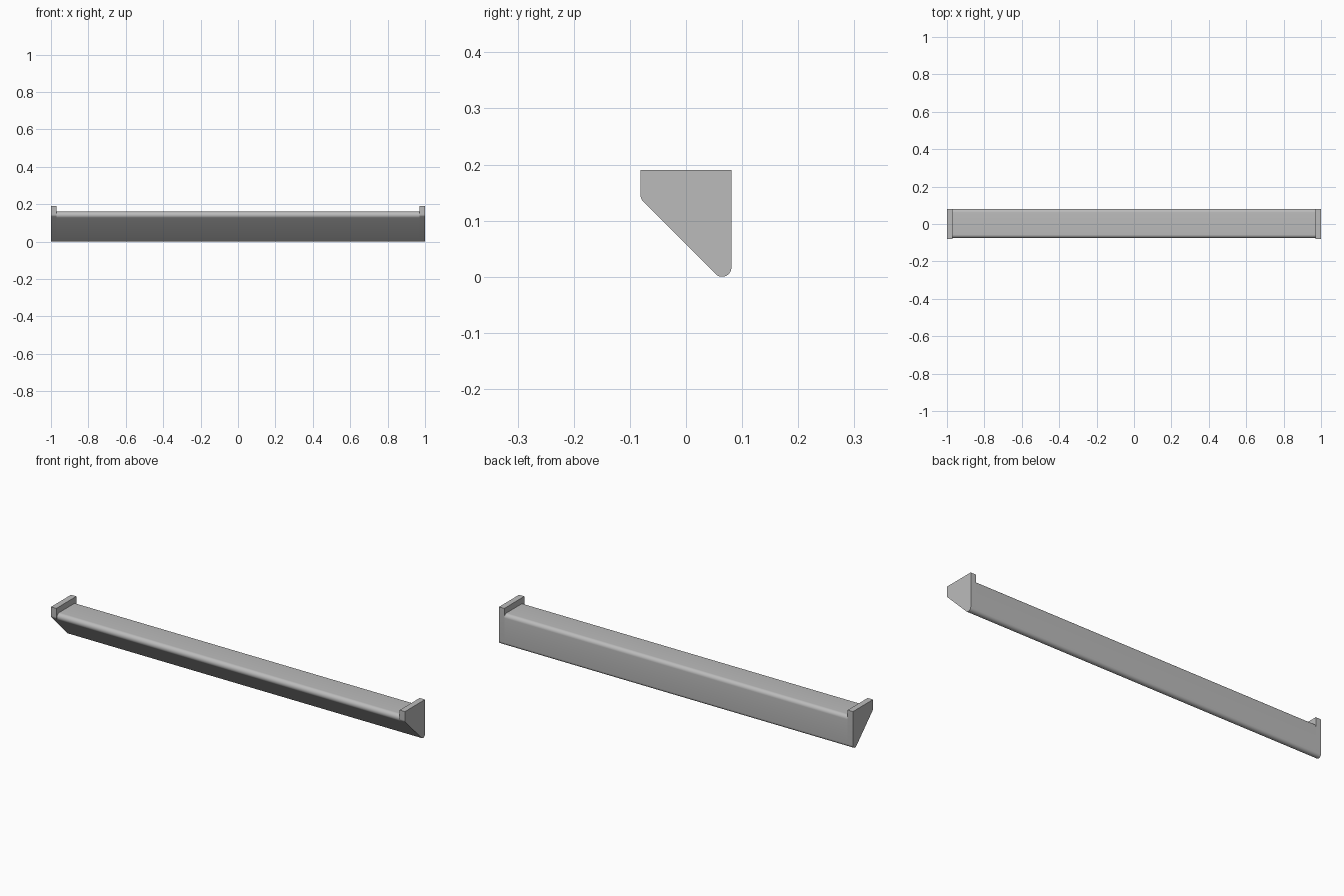
import bpy, bmesh, math

if "Cube" in bpy.data.objects:
    bpy.data.objects.remove(bpy.data.objects["Cube"])

grey = bpy.data.materials.new("mid_grey")
grey.diffuse_color = (0.50, 0.50, 0.50, 1)
grey.use_nodes = True
grey.node_tree.nodes["Principled BSDF"].inputs["Base Color"].default_value = grey.diffuse_color

HALF = 1.0      # half length
CAP = 0.03      # end plate thickness
Y = 0.081       # half depth
DIAG = 0.0576   # the sloped underside lies on y + z = DIAG
R = 0.0165      # lower rounding


def arc(cy, cz, r, a0, a1, n=10):
    """Points on an arc in the y-z plane, angles in degrees."""
    return [(cy + r * math.cos(math.radians(a0 + (a1 - a0) * i / n)),
             cz + r * math.sin(math.radians(a0 + (a1 - a0) * i / n)))
            for i in range(n + 1)]


def extrude(name, profile, x0, x1):
    """Solid with a y-z profile running from x0 to x1."""
    bm = bmesh.new()
    face = bm.faces.new([bm.verts.new((x0, y, z)) for y, z in profile])
    res = bmesh.ops.extrude_face_region(bm, geom=[face])
    moved = [v for v in res["geom"] if isinstance(v, bmesh.types.BMVert)]
    bmesh.ops.translate(bm, verts=moved, vec=(x1 - x0, 0, 0))
    bmesh.ops.recalc_face_normals(bm, faces=bm.faces)
    me = bpy.data.meshes.new(name)
    bm.to_mesh(me)
    bm.free()
    me.materials.append(grey)
    ob = bpy.data.objects.new(name, me)
    bpy.context.collection.objects.link(ob)
    bpy.ops.object.select_all(action='DESELECT')
    ob.select_set(True)
    bpy.context.view_layer.objects.active = ob
    bpy.ops.object.shade_smooth_by_angle(angle=math.radians(30))
    return ob


# Rounded bottom edge shared by the shelf and the end plates
bottom = arc(Y - R, R, R, 225, 360)

# End plates: square top, rounded front lower corner
front_z = DIAG + Y + R * math.tan(math.radians(22.5))
plate = bottom + [(Y, 0.19), (-Y, 0.19)] + arc(-Y + R, front_z, R, 180, 225, 6)
for side, name in ((-1, "left_end_plate"), (1, "right_end_plate")):
    extrude(name, plate, side * (HALF - CAP), side * HALF)

# Shelf: lower top with rounded back and front edges
TOP, RT = 0.16, 0.019
cz = TOP - RT
cy = DIAG + math.sqrt(2) * RT - cz
shelf = bottom + arc(Y - RT, cz, RT, 0, 90) + arc(cy, cz, RT, 90, 225, 14)
extrude("shelf", shelf, -(HALF - CAP), HALF - CAP)
